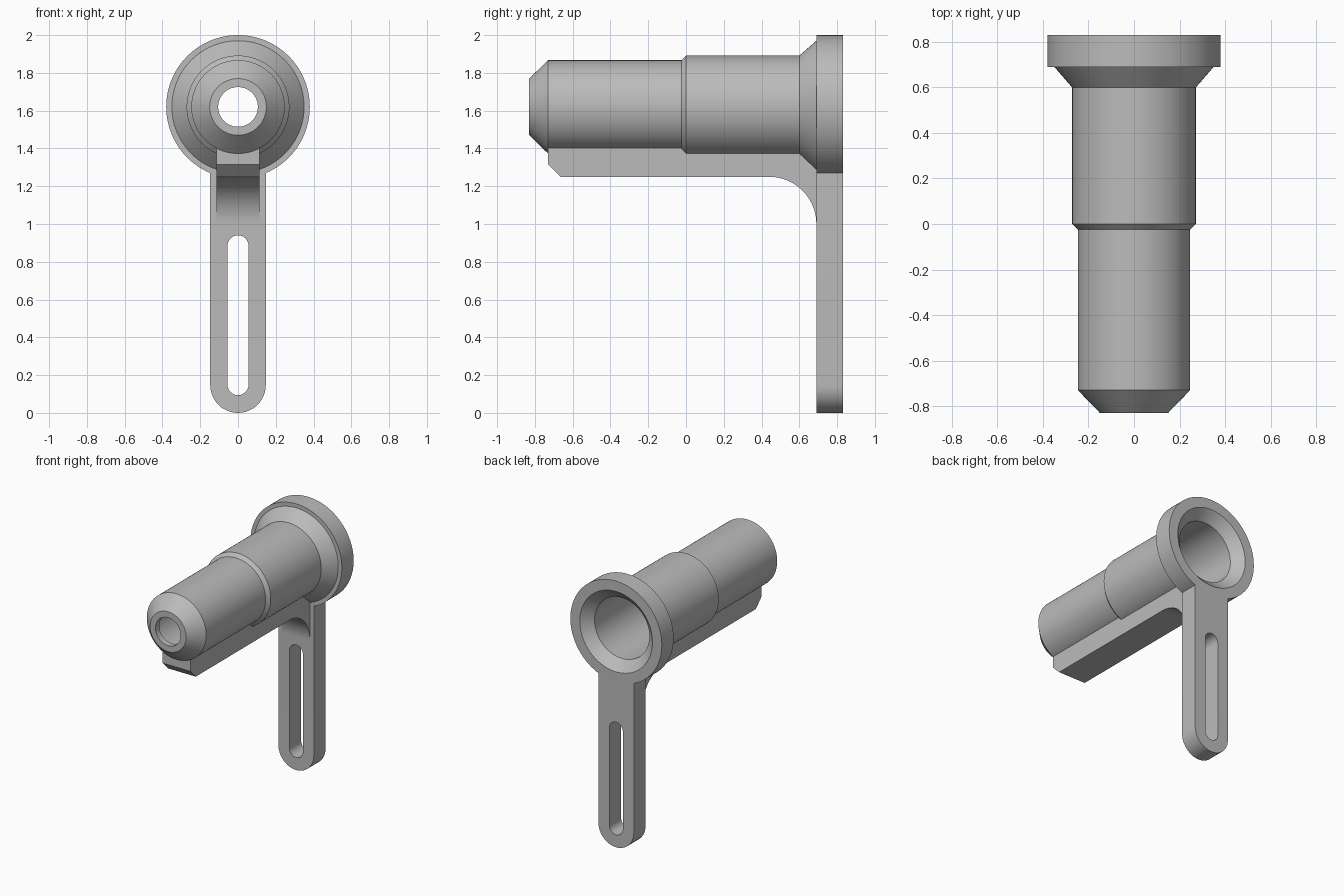
import bpy, bmesh, math

cube = bpy.data.objects.get("Cube")
if cube:
    bpy.data.objects.remove(cube, do_unlink=True)

AXIS_Z = 1.62

gray = bpy.data.materials.new("plain gray")
gray.use_nodes = True
gray.diffuse_color = (0.5, 0.5, 0.5, 1)
gray.node_tree.nodes["Principled BSDF"].inputs["Base Color"].default_value = (0.5, 0.5, 0.5, 1)


def finish(name, bm):
    bmesh.ops.recalc_face_normals(bm, faces=bm.faces)
    mesh = bpy.data.meshes.new(name)
    bm.to_mesh(mesh)
    bm.free()
    mesh.materials.append(gray)
    ob = bpy.data.objects.new(name, mesh)
    bpy.context.collection.objects.link(ob)
    return ob


def lathe(name, profile, steps=96):
    """Solid of revolution about the barrel axis from (y, radius) points."""
    bm = bmesh.new()
    rings = []
    for y, r in profile:
        rings.append([bm.verts.new((r * math.sin(a), y, AXIS_Z + r * math.cos(a)))
                      for a in (math.tau * i / steps for i in range(steps))])
    for a, b in zip(rings, rings[1:]):
        for i in range(steps):
            j = (i + 1) % steps
            bm.faces.new((a[i], a[j], b[j], b[i]))
    bm.faces.new(rings[0])
    bm.faces.new(rings[-1])
    return finish(name, bm)


def prism(name, points, offset):
    """Outline of 3D points swept by an offset vector."""
    bm = bmesh.new()
    face = bm.faces.new([bm.verts.new(p) for p in points])
    swept = bmesh.ops.extrude_face_region(bm, geom=[face])["geom"]
    bmesh.ops.translate(bm, vec=offset,
                        verts=[v for v in swept if isinstance(v, bmesh.types.BMVert)])
    return finish(name, bm)


def arc(cx, cz, r, start, end, steps=24):
    angles = [math.radians(start + (end - start) * i / steps) for i in range(steps + 1)]
    return [(cx + r * math.cos(a), cz + r * math.sin(a)) for a in angles]


def combine(target, tool, operation):
    mod = target.modifiers.new(operation.lower(), "BOOLEAN")
    mod.operation, mod.solver, mod.object = operation, "EXACT", tool
    bpy.context.view_layer.objects.active = target
    bpy.ops.object.modifier_apply(modifier=mod.name)
    bpy.data.objects.remove(tool, do_unlink=True)


# Stepped barrel with chamfered nose and rear flange
body = lathe("barrel_bracket", [
    (-0.83, 0.15), (-0.73, 0.247), (-0.025, 0.247), (0, 0.272), (0.60, 0.272),
    (0.69, 0.35), (0.69, 0.38), (0.83, 0.38)])

# Slotted mounting arm with a rounded foot
outline = [(-0.147, 1.35)] + arc(0, 0.147, 0.147, 180, 360) + [(0.147, 1.35)]
arm = prism("mounting_arm", [(x, 0.69, z) for x, z in outline], (0, 0.14, 0))
slot_outline = arc(0, 0.15, 0.056, 180, 360) + arc(0, 0.884, 0.056, 0, 180)
slot = prism("slot_cutter", [(x, 0.5, z) for x, z in slot_outline], (0, 0.5, 0))
combine(arm, slot, "DIFFERENCE")

# Support rib under the barrel, curving down into the arm
side = [(-0.73, 1.5), (-0.73, 1.315), (-0.665, 1.25)]
side += arc(0.44, 1.0, 0.25, 90, 0) + [(0.75, 1.0), (0.75, 1.5)]
rib = prism("support_rib", [(-0.115, y, z) for y, z in side], (0.23, 0, 0))

# Bore through the barrel, flared at the rear and narrow at the nose
bore = lathe("bore_cutter", [
    (-0.9, 0.105), (-0.785, 0.105), (-0.69, 0.2), (-0.02, 0.2), (0.01, 0.228),
    (0.76, 0.228), (0.83, 0.302), (0.9, 0.376)])

combine(body, arm, "UNION")
combine(body, rib, "UNION")
combine(body, bore, "DIFFERENCE")

bpy.ops.object.select_all(action="DESELECT")
body.select_set(True)
bpy.context.view_layer.objects.active = body
bpy.ops.object.shade_smooth_by_angle(angle=math.radians(20))
